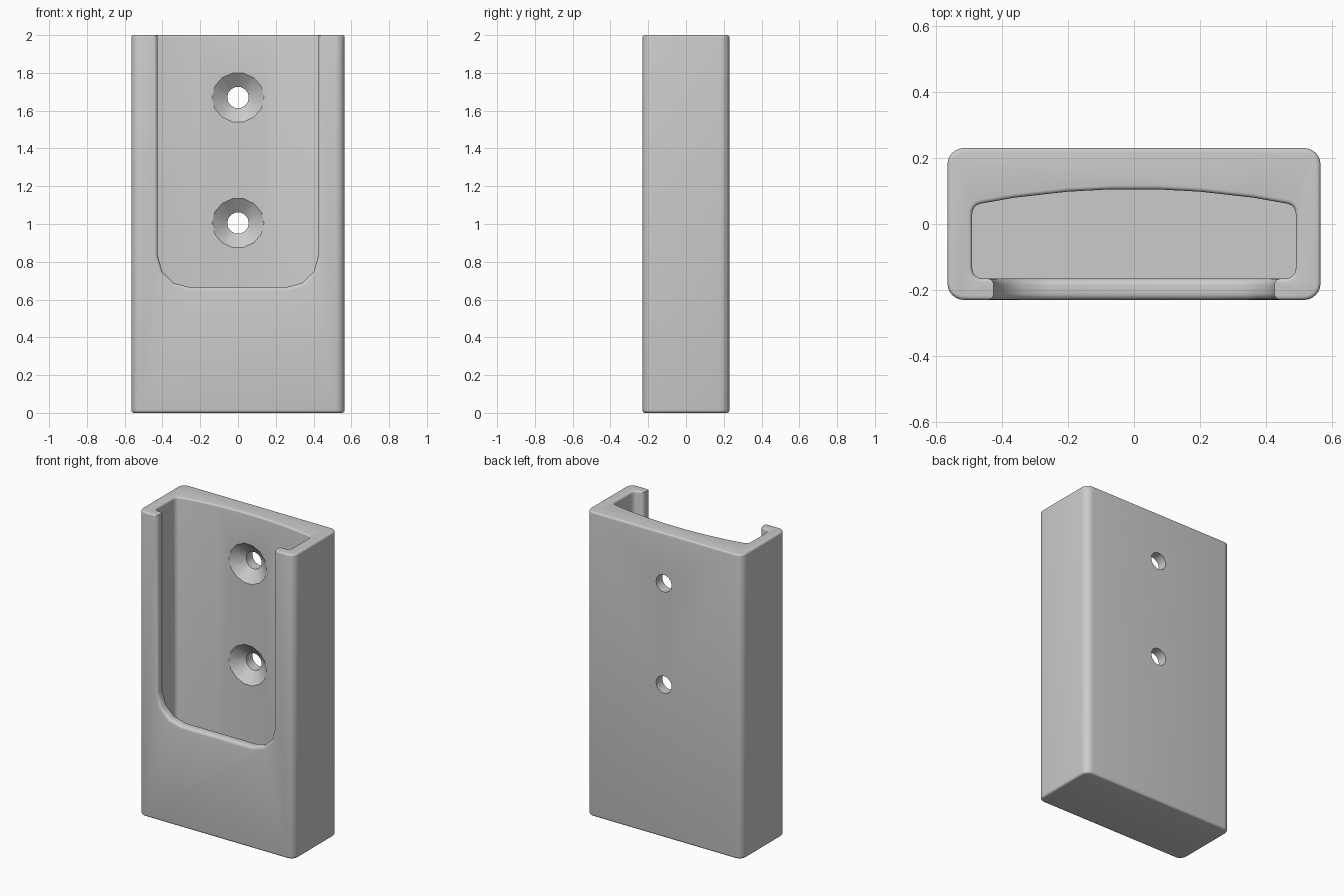
import bpy, bmesh, math
from mathutils import Vector

if "Cube" in bpy.data.objects:
    bpy.data.objects.remove(bpy.data.objects["Cube"])

grey = bpy.data.materials.new("plain grey")
grey.diffuse_color = (0.6, 0.6, 0.6, 1)
grey.use_nodes = True
grey.node_tree.nodes["Principled BSDF"].inputs["Base Color"].default_value = grey.diffuse_color


def arc(cx, cy, r, a0, a1, n):
    """Points on an arc, angles in degrees."""
    return [Vector((cx + r * math.cos(math.radians(a0 + (a1 - a0) * i / n)),
                    cy + r * math.sin(math.radians(a0 + (a1 - a0) * i / n)))) for i in range(n + 1)]


def offset(pts, d):
    """Grow a counter-clockwise outline outwards by d."""
    out = []
    for i, p in enumerate(pts):
        a = (p - pts[i - 1]).normalized()
        b = (pts[(i + 1) % len(pts)] - p).normalized()
        na, nb = Vector((a.y, -a.x)), Vector((b.y, -b.x))
        out.append(p + (na + nb) * d / (1 + na.dot(nb)))
    return out


def loft(name, pts, steps, upright=False):
    """Solid through copies of an outline; steps are (position, growth)."""
    bm = bmesh.new()
    rings = []
    for h, d in steps:
        ring = offset(pts, d)
        rings.append([bm.verts.new((p.x, h, p.y) if upright else (p.x, p.y, h)) for p in ring])
    n = len(pts)
    for r0, r1 in zip(rings, rings[1:]):
        for i in range(n):
            j = (i + 1) % n
            bm.faces.new((r0[i], r0[j], r1[j], r1[i]))
    bm.faces.new(rings[0][::-1])
    bm.faces.new(rings[-1])
    bmesh.ops.recalc_face_normals(bm, faces=bm.faces)
    me = bpy.data.meshes.new(name)
    bm.to_mesh(me)
    bm.free()
    me.materials.append(grey)
    ob = bpy.data.objects.new(name, me)
    bpy.context.collection.objects.link(ob)
    return ob


def rounding(h, r, side, n=4):
    """Quarter-round steps ending (side=1) or starting (side=-1) at h."""
    s = [(h - side * r * (1 - math.sin(t)), -r * (1 - math.cos(t)))
         for t in (math.pi / 2 * i / n for i in range(n + 1))]
    return s if side > 0 else s[::-1]


# Outer block with rounded corners and softened rims
W, D, R = 0.565, 0.23, 0.05
block = []
for sx, sy, a in ((1, 1, 0), (-1, 1, 90), (-1, -1, 180), (1, -1, 270)):
    block += arc(sx * (W - R), sy * (D - R), R, a, a + 90, 6)
holder = loft("wall_holder", block, rounding(0, 0.015, -1) + rounding(2, 0.012, 1))

# Pocket with a bowed back wall and a flared mouth
bow = [Vector((x, 0.106 - 0.2 * x * x)) for x in (0.36, 0.2, 0.07, -0.07, -0.2, -0.36)]
pocket = (arc(0.46, 0.032, 0.03, 0, 80, 4) + bow + arc(-0.46, 0.032, 0.03, 100, 180, 4)
          + arc(-0.46, -0.135, 0.03, 180, 270, 4) + arc(0.46, -0.135, 0.03, 270, 360, 4))
mouth = [(2 - 0.012 * (1 - math.sin(t)), 0.012 * (1 - math.cos(t)))
         for t in (math.pi / 2 * i / 4 for i in range(5))]
cutters = [loft("pocket_cutter", pocket, [(0.07, 0)] + mouth + [(2.1, 0.012)])]

# Front thumb opening, lip edges rounded on both sides
opening = ([Vector((0.425, 2.2)), Vector((-0.425, 2.2))]
           + arc(-0.255, 0.835, 0.17, 180, 270, 3) + arc(0.255, 0.835, 0.17, 270, 360, 3))
r = 0.02
q = [(r * (1 - math.cos(t)), r * (1 - math.sin(t))) for t in (math.pi / 2 * i / 4 for i in range(5))]
front = [(-0.23 + b, a) for a, b in q[::-1]]
back = [(-0.165 - b, a) for a, b in q]
cutters.append(loft("opening_cutter", opening, [(-0.3, r)] + front + back + [(-0.12, r)], True))

# Countersunk screw holes
for i, z in enumerate((1.005, 1.67)):
    cutters.append(loft(f"screw_hole_cutter_{i + 1}", arc(0, z, 0.057, 0, 360 * 13 / 14, 13),
                        [(0.0, 0.08), (0.1, 0.08), (0.165, 0), (0.3, 0)], True))

for c in cutters:
    m = holder.modifiers.new(c.name, 'BOOLEAN')
    m.operation = 'DIFFERENCE'
    m.solver = 'EXACT'
    m.object = c
bpy.context.view_layer.objects.active = holder
holder.select_set(True)
for m in list(holder.modifiers):
    bpy.ops.object.modifier_apply(modifier=m.name)
for c in cutters:
    bpy.data.objects.remove(c)
bpy.ops.object.shade_smooth_by_angle(angle=math.radians(32))
